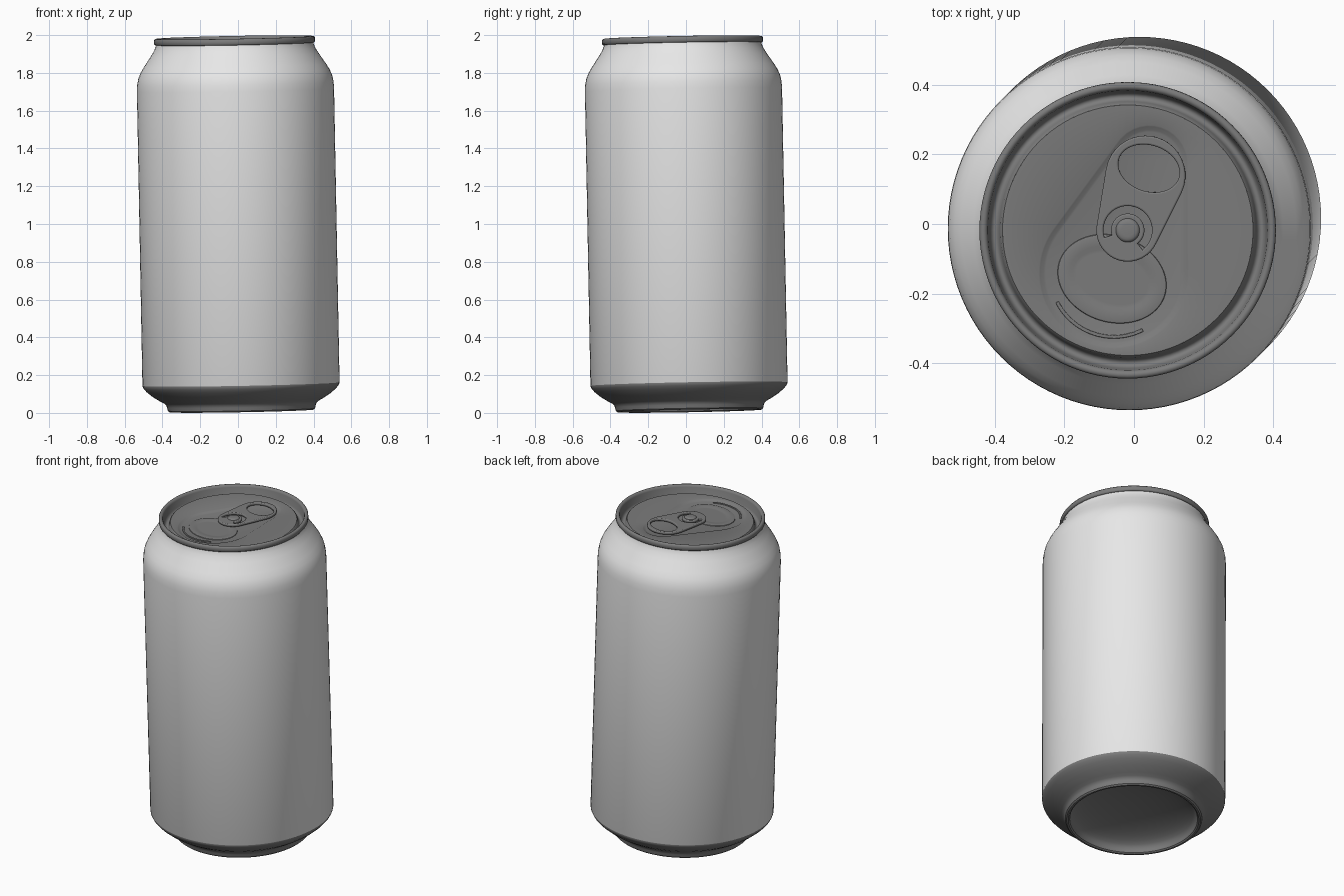
import bpy, bmesh
from math import sin, cos, pi, sqrt, radians
from mathutils import Matrix, Vector

cube = bpy.data.objects.get("Cube")
if cube:
    bpy.data.objects.remove(cube, do_unlink=True)

SEG = 96
# The can leans slightly towards -x and -y
LEAN = Matrix.Translation((0.0185, 0.0185, 0.0106)) @ Matrix.Rotation(0.0187, 4, 'X') @ Matrix.Rotation(-0.0187, 4, 'Y')
# Opening and tab are turned a little about the can axis
TURN = LEAN @ Matrix.Rotation(radians(-18), 4, 'Z')


def material(name, value):
    mat = bpy.data.materials.new(name)
    mat.use_nodes = True
    colour = (value, value, value, 1)
    mat.diffuse_color = colour
    mat.node_tree.nodes["Principled BSDF"].inputs["Base Color"].default_value = colour
    return mat


SILVER = material("light silver", 0.8)
STEEL = material("dark steel", 0.2)


def finish(name, mesh, mat, matrix, angle=35):
    obj = bpy.data.objects.new(name, mesh)
    bpy.context.collection.objects.link(obj)
    mesh.materials.clear()
    mesh.materials.append(mat)
    obj.matrix_world = matrix
    bpy.ops.object.select_all(action='DESELECT')
    obj.select_set(True)
    bpy.context.view_layer.objects.active = obj
    bpy.ops.object.shade_smooth_by_angle(angle=radians(angle))
    return obj


def ring(r, z):
    return [Vector((r * cos(2 * pi * i / SEG), r * sin(2 * pi * i / SEG), z)) for i in range(SEG)]


def loft(name, rings, mat, matrix=LEAN, cap_start=False, cap_end=False, angle=35):
    """Skin rings of equal count, listed from bottom outside towards top centre."""
    bm = bmesh.new()
    loops = [[bm.verts.new(p) for p in r] for r in rings]
    for a, b in zip(loops, loops[1:]):
        for i in range(SEG):
            j = (i + 1) % SEG
            bm.faces.new((a[i], a[j], b[j], b[i]))
    if cap_start:
        bm.faces.new(loops[0][::-1])
    if cap_end:
        bm.faces.new(loops[-1])
    mesh = bpy.data.meshes.new(name)
    bm.to_mesh(mesh)
    bm.free()
    return finish(name, mesh, mat, matrix, angle)


def lathe(name, profile, mat, **kw):
    return loft(name, [ring(r, z) for r, z in profile], mat, **kw)


def teardrop(y0, r0, y1, r1, z, grow=0.0):
    """Rounded hull of two circles on the y axis, sampled by angle from the origin."""
    circles = []
    for k in range(41):
        t = k / 40
        circles.append((y0 + (y1 - y0) * t, r0 + (r1 - r0) * t + grow))
    pts = []
    for i in range(SEG):
        a = 2 * pi * i / SEG
        reach = 0
        for y, r in circles:
            disc = r * r - (y * cos(a)) ** 2
            if disc >= 0:
                reach = max(reach, y * sin(a) + sqrt(disc))
        pts.append(Vector((reach * cos(a), reach * sin(a), z)))
    return pts


def oval(cx, cy, rx, ry, z=0.0):
    return [Vector((cx + rx * p.x, cy + ry * p.y, z)) for p in ring(1, 0)]


def plate(name, outlines, z, thick, bevel, mat):
    """Flat plate with holes and rounded edges, filled from closed outlines."""
    curve = bpy.data.curves.new(name, 'CURVE')
    curve.dimensions = '2D'
    curve.fill_mode = 'BOTH'
    curve.extrude = thick / 2 - bevel
    curve.bevel_depth = bevel
    curve.bevel_resolution = 2
    curve.offset = -bevel
    for pts in outlines:
        spline = curve.splines.new('POLY')
        spline.points.add(len(pts) - 1)
        spline.use_cyclic_u = True
        for p, q in zip(spline.points, pts):
            p.co = (q.x, q.y, 0, 1)
    temp = bpy.data.objects.new(name + " helper", curve)
    bpy.context.collection.objects.link(temp)
    deps = bpy.context.evaluated_depsgraph_get()
    mesh = bpy.data.meshes.new_from_object(temp.evaluated_get(deps))
    bpy.data.objects.remove(temp, do_unlink=True)
    return finish(name, mesh, mat, TURN @ Matrix.Translation((0, 0, z)))


# Body wall and tapered shoulder
lathe("body", [(.517, .135), (.522, .145), (.522, 1.70), (.520, 1.735), (.513, 1.77), (.500, 1.80),
               (.482, 1.83), (.445, 1.885), (.427, 1.915), (.417, 1.94), (.414, 1.96)], SILVER)

# Base: domed underside, foot ring and sloping lower edge
dome = [(.36 * sin(a), .02 + .09 * cos(a)) for a in [pi / 2 * k / 10 for k in range(1, 11)]]
lathe("base", [(.004, .11)] + dome + [(.364, .006), (.372, 0), (.382, 0), (.390, .007), (.394, .025),
      (.398, .037), (.410, .047), (.430, .058), (.470, .083), (.500, .108), (.515, .125), (.521, .138), (.520, .146)],
      STEEL, cap_start=True)

# Rolled rim and countersunk groove
lathe("rim", [(.412, 1.945), (.421, 1.944), (.426, 1.950), (.426, 1.970), (.421, 1.977), (.413, 1.978),
              (.406, 1.975), (.402, 1.965), (.397, 1.925), (.391, 1.914), (.383, 1.910), (.375, 1.914),
              (.370, 1.922), (.366, 1.938), (.360, 1.944)], STEEL, angle=60)

# Lid panel with a sunken teardrop
DROP = (-.13, .212, .2, .108)
loft("lid_panel", [ring(.360, 1.944), teardrop(*DROP, 1.944, .004), teardrop(*DROP, 1.942),
                   teardrop(*DROP, 1.937, -.010), teardrop(*DROP, 1.935, -.016)],
     STEEL, matrix=TURN, cap_end=True)

# Pour opening with scored edge and pressed bead
mouth = [oval(0, -.147, .16 - d, .125 - d, z) for d, z in
         ((0, 1.934), (.002, 1.938), (.006, 1.939), (.035, 1.939), (.045, 1.936), (.055, 1.936))]
loft("pour_opening", mouth, STEEL, matrix=TURN, cap_end=True)

# Curved bead in front of the opening
arc = [radians(225 + 90 * k / 24) for k in range(25)]
bead = [Vector((r * cos(a), -.13 + r * sin(a), 0)) for r, seq in ((.188, arc), (.178, arc[::-1])) for a in seq]
plate("lid_bead", [bead], 1.936, .008, .002, STEEL)

# Pull tab with finger hole and a slot round the rivet
slot_arc = [radians(-35 + 250 * k / 32) for k in range(33)]
slot = [Vector((r * cos(a), r * sin(a), 0)) for r, seq in ((.070, slot_arc), (.048, slot_arc[::-1])) for a in seq]
plate("pull_tab", [teardrop(0, .09, .165, .115, 0), oval(.003, .188, .09, .066), slot], 1.953, .016, .005, STEEL)

# Rivet
lathe("rivet", [(.040, 1.934), (.034, 1.962), (.030, 1.966), (.026, 1.968), (.018, 1.969)], STEEL,
      matrix=TURN, cap_end=True)
